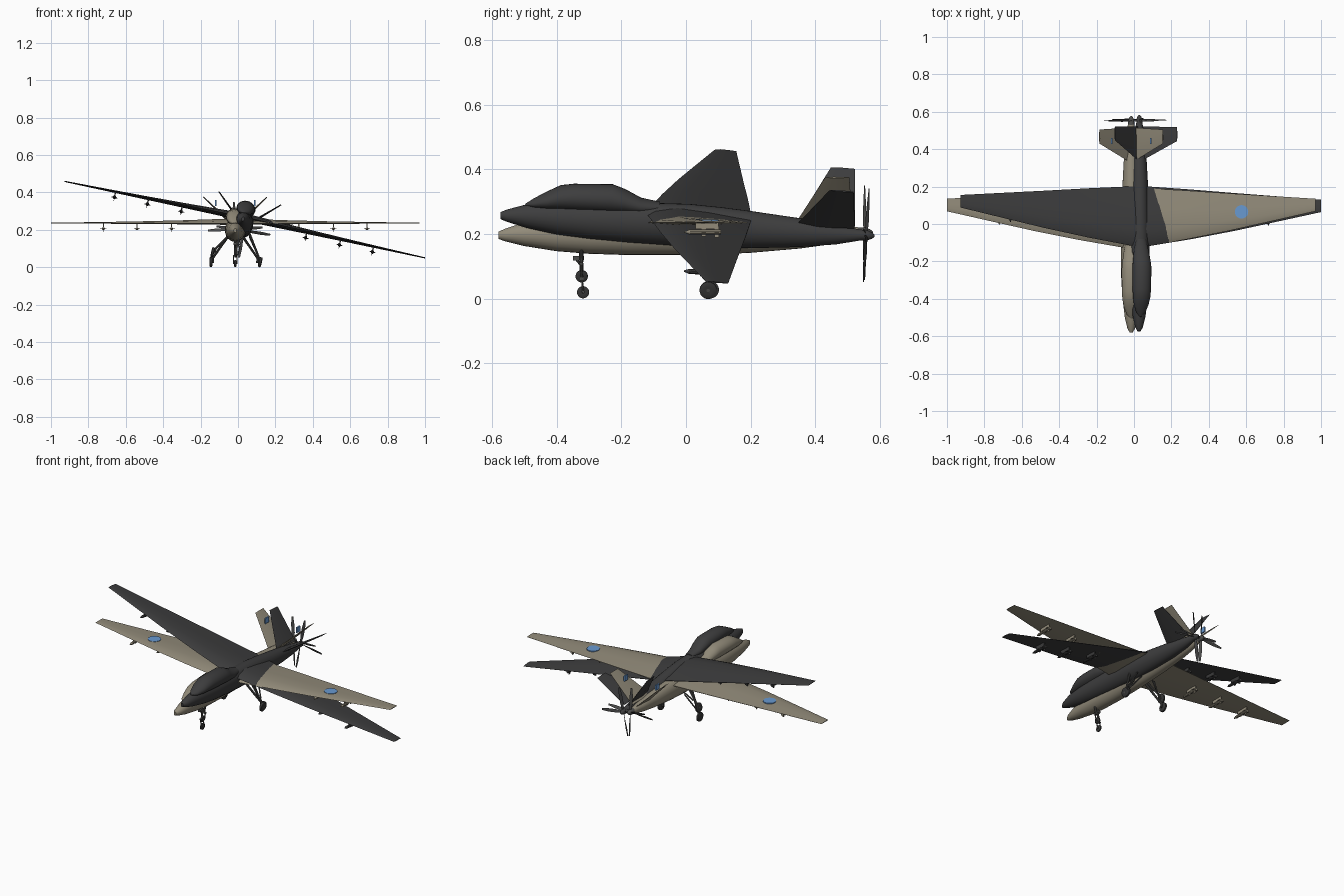
import bpy, bmesh, math
from mathutils import Matrix, Vector

if "Cube" in bpy.data.objects:
    bpy.data.objects.remove(bpy.data.objects["Cube"])


def material(name, rgb):
    m = bpy.data.materials.new(name)
    m.diffuse_color = (*rgb, 1)
    m.use_nodes = True
    m.node_tree.nodes["Principled BSDF"].inputs["Base Color"].default_value = m.diffuse_color
    return m


TAN = material("tan_paint", (0.29, 0.26, 0.195))
DARK = material("charcoal_paint", (0.047, 0.047, 0.048))
GREY = material("strut_grey", (0.075, 0.075, 0.072))
RUBBER = material("rubber_black", (0.035, 0.035, 0.035))
BLUE = material("marking_blue", (0.14, 0.32, 0.64))


def finish(name, bm, mat, place, angle=35):
    bmesh.ops.recalc_face_normals(bm, faces=bm.faces)
    bm.transform(place)
    me = bpy.data.meshes.new(name)
    bm.to_mesh(me)
    bm.free()
    me.materials.append(mat)
    ob = bpy.data.objects.new(name, me)
    bpy.context.collection.objects.link(ob)
    bpy.ops.object.select_all(action='DESELECT')
    ob.select_set(True)
    bpy.context.view_layer.objects.active = ob
    bpy.ops.object.shade_smooth_by_angle(angle=math.radians(angle))
    return ob


def loft(bm, rings):
    """Skin a list of equal closed rings and cap both ends."""
    vs = [[bm.verts.new(p) for p in r] for r in rings]
    n = len(rings[0])
    for a, b in zip(vs, vs[1:]):
        for i in range(n):
            bm.faces.new((a[i], a[(i + 1) % n], b[(i + 1) % n], b[i]))
    bm.faces.new(vs[0])
    bm.faces.new(vs[-1][::-1])


def rings_along_y(stations, n=24):
    """Stations: y, half width, bottom z, top z."""
    out = []
    for y, w, lo, hi in stations:
        c, h = (lo + hi) / 2, (hi - lo) / 2
        out.append([(w * math.cos(2 * math.pi * i / n), y, c + h * math.sin(2 * math.pi * i / n))
                    for i in range(n)])
    return out


def rod(bm, a, b, r1, r2=None, n=10):
    a, b = Vector(a), Vector(b)
    d = b - a
    m = Matrix.Translation((a + b) / 2) @ d.to_track_quat('Z', 'Y').to_matrix().to_4x4()
    bmesh.ops.create_cone(bm, cap_ends=True, segments=n, radius1=r1,
                          radius2=r1 if r2 is None else r2, depth=d.length, matrix=m)


def box(bm, c, s, rot=None):
    m = Matrix.Translation(c) @ (rot or Matrix()) @ Matrix.Diagonal((*s, 1))
    bmesh.ops.create_cube(bm, size=1, matrix=m)


AIRFOIL = [(0, 0), (.07, .5), (.28, 1), (.6, .68), (1, .06), (1, -.06), (.6, -.25), (.2, -.35)]


def build_aircraft(tag, place, paint, marked):
    # fuselage
    bm = bmesh.new()
    loft(bm, rings_along_y([
        (-.58, .008, .185, .207), (-.56, .020, .178, .216), (-.50, .034, .163, .236),
        (-.40, .046, .147, .250), (-.30, .053, .139, .256), (-.18, .055, .135, .262),
        (0, .053, .135, .268), (.10, .050, .137, .264), (.20, .047, .142, .257),
        (.35, .039, .155, .244), (.46, .028, .170, .231), (.535, .017, .187, .220)]))
    finish(tag + "_fuselage", bm, paint, place)

    # bulged upper nose with a clear lower lip
    bm = bmesh.new()
    loft(bm, rings_along_y([
        (-.505, .004, .232, .238), (-.48, .026, .228, .256), (-.44, .040, .226, .280),
        (-.40, .047, .226, .302), (-.36, .050, .226, .309), (-.24, .051, .226, .315),
        (-.20, .047, .228, .302), (-.15, .040, .230, .278), (-.09, .026, .235, .269)]))
    finish(tag + "_nose_dome", bm, paint, place)

    # one-piece tapered wing: span, leading edge, trailing edge, thickness
    half = [(.05, -.125, .193, .024), (.28, -.085, .180, .016), (.52, -.037, .164, .010),
            (.76, .017, .149, .006), (.985, .068, .135, .003)]
    stations = [(-x, a, b, t) for x, a, b, t in reversed(half)] + half
    bm = bmesh.new()
    loft(bm, [[(x, a + u * (b - a), .235 + v * t) for u, v in AIRFOIL] for x, a, b, t in stations])
    finish(tag + "_wing", bm, paint, place)

    # V tail
    for s, side in ((-1, "left"), (1, "right")):
        bm = bmesh.new()
        across = Vector((-s * .67, 0, .74))
        rings = []
        for x, z, a, b, t in ((.015, .228, .335, .515, .007), (.17, .375, .43, .505, .003)):
            mid = a + (b - a) * .35
            rings.append([Vector((s * x, y, z)) + across * k
                          for y, k in ((a, 0), (mid, t), (b, t * .2), (b, -t * .2), (mid, -t))])
        loft(bm, rings)
        finish(f"{tag}_{side}_tail_fin", bm, paint, place, 20)

    # propeller: spinner and four twisted blades
    bm = bmesh.new()
    loft(bm, [[(x, y, z) for x, y, z in r] for r in rings_along_y(
        [(.53, .017, .187, .221), (.555, .016, .188, .220), (.570, .010, .194, .214),
         (.578, .003, .201, .207)], 16)])
    finish(tag + "_spinner", bm, GREY if marked else paint, place)
    bm = bmesh.new()
    for k in range(4):
        turn = Matrix.Translation((0, .552, .204)) @ Matrix.Rotation(math.radians(90 * k - 3), 4, 'Y')
        rings = []
        for z, w, tw in ((.012, .005, 50), (.05, .009, 38), (.10, .009, 24), (.146, .005, 15)):
            c, d = w * math.cos(math.radians(tw)), w * math.sin(math.radians(tw))
            rings.append([turn @ Vector(p) for p in
                          ((-c, -d, z), (0, -.0015, z), (c, d, z), (0, .0015, z))])
        loft(bm, rings)
    finish(tag + "_propeller", bm, GREY if marked else DARK, place)

    # underwing pylons and finned stores
    bm = bmesh.new()
    for s in (-1, 1):
        for x in (.34, .525, .705):
            x *= s
            box(bm, (x, .065, .226), (.006, .07, .022))
            rod(bm, (x, .012, .206), (x, .108, .206), .008)
            rod(bm, (x, .012, .206), (x, -.004, .206), .008, .002)
            for y, w in ((.095, .034), (.055, .026)):
                box(bm, (x, y, .206), (w, .015, .002))
                box(bm, (x, y, .206), (.002, .015, w))
    finish(tag + "_wing_stores", bm, paint, place)

    # landing gear struts
    bm = bmesh.new()
    for s in (-1, 1):
        rod(bm, (s * .04, .03, .165), (s * .118, .072, .05), .007, .006)
        rod(bm, (s * .118, .072, .055), (s * .120, .075, .026), .006)
        rod(bm, (s * .045, .10, .15), (s * .105, .075, .068), .004)
        rod(bm, (s * .112, .075, .028), (s * .138, .075, .028), .006)
    rod(bm, (0, -.325, .16), (0, -.322, .06), .006)
    rod(bm, (0, -.345, .13), (0, -.322, .10), .004)
    box(bm, (0, -.332, .125), (.016, .034, .014))
    for s in (-1, 1):
        rod(bm, (s * .010, -.322, .064), (s * .010, -.318, .02), .003)
    box(bm, (0, -.322, .062), (.026, .012, .008))
    rod(bm, (-.012, -.318, .021), (.012, -.318, .021), .005)
    finish(tag + "_landing_gear_struts", bm, GREY, place)

    # wheels
    bm = bmesh.new()
    for x, y, r, w in ((-.13, .075, .027, .008), (.13, .075, .027, .008), (0, -.318, .019, .006)):
        zc = r + .001
        prof = [(-w, r * .45), (-w, r * .8), (-w * .6, r), (w * .6, r), (w, r * .8), (w, r * .45)]
        loft(bm, [[(x + dx, y + q * math.cos(math.pi * i / 10), zc + q * math.sin(math.pi * i / 10))
                   for i in range(20)] for dx, q in prof])
    finish(tag + "_wheels", bm, RUBBER, place)

    # blue round wing markings and small upright tail plates
    if marked:
        for s, side in ((-1, "left"), (1, "right")):
            bm = bmesh.new()
            rod(bm, (s * .59, .065, .2375), (s * .59, .065, .2455), .036, n=24)
            finish(f"{tag}_{side}_wing_marking", bm, BLUE, place)
            bm = bmesh.new()
            box(bm, (s * .105, .445, .343), (.008, .032, .032))
            finish(f"{tag}_{side}_tail_marking", bm, BLUE, place)


# level tan aircraft, and a rolled, slightly nose-up charcoal copy through it
build_aircraft("tan_aircraft", Matrix.Translation((-.015, 0, 0)), TAN, True)
tilt = Matrix.Rotation(math.radians(-3.5), 4, 'X') @ Matrix.Rotation(math.radians(12), 4, 'Y')
build_aircraft("dark_aircraft", Matrix.Translation((.035, .008, .26)) @ tilt
               @ Matrix.Translation((0, 0, -.235)), DARK, False)
